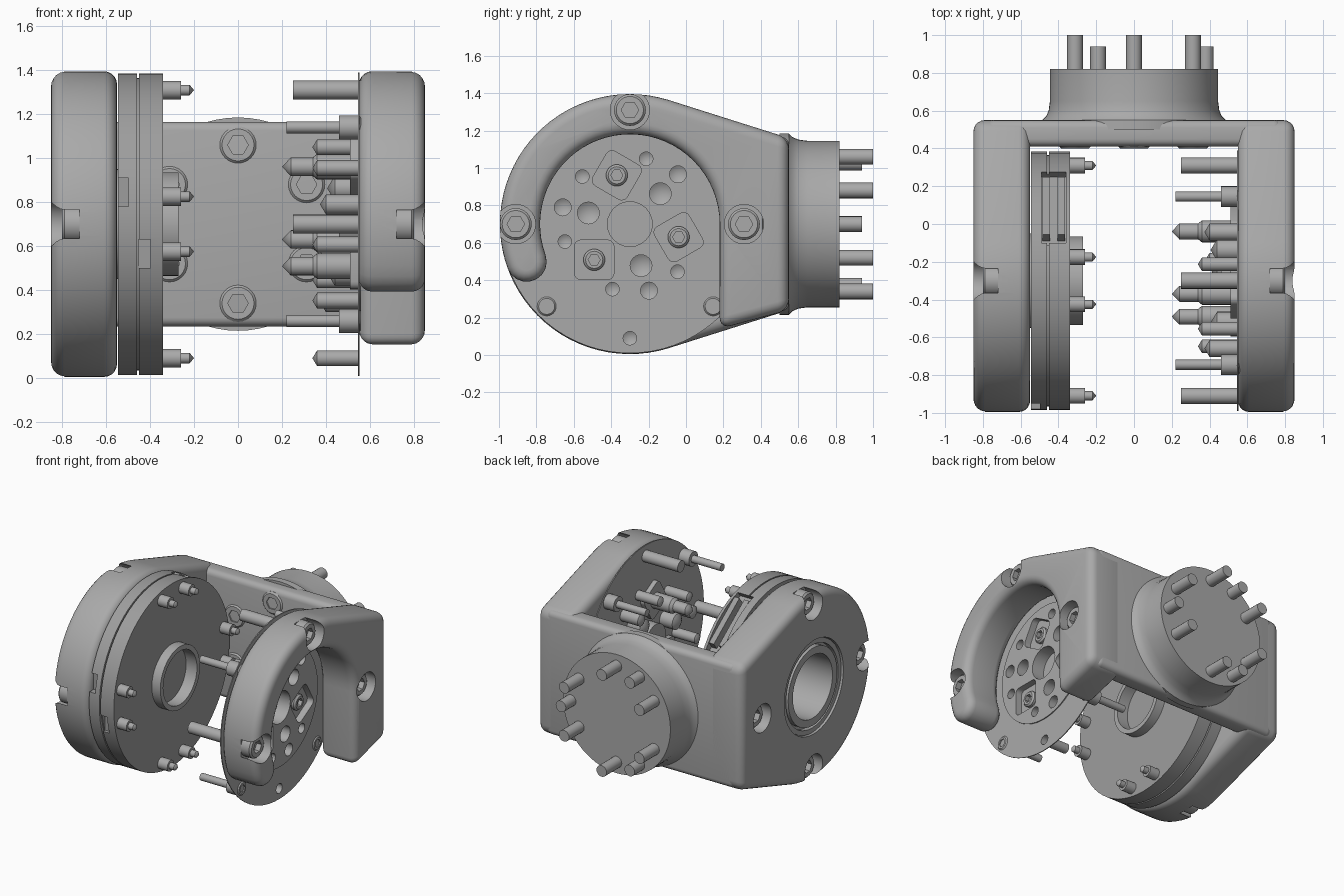
import bpy, bmesh
from math import sin, cos, radians, pi
from mathutils import Matrix, Vector

if "Cube" in bpy.data.objects:
    bpy.data.objects.remove(bpy.data.objects["Cube"])


def material(name, grey):
    m = bpy.data.materials.new(name)
    m.use_nodes = True
    m.diffuse_color = (grey, grey, grey, 1)
    m.node_tree.nodes["Principled BSDF"].inputs["Base Color"].default_value = (grey, grey, grey, 1)
    return m


LIGHT = material("light grey", 0.4)
MID = material("mid grey", 0.34)

CY, CZ, R = -0.3, 0.7, 0.695      # joint axis and housing radius
BOLT = 0.61                       # bolt circle radius


def shade(me):
    me.shade_smooth()
    me.set_sharp_from_angle(angle=radians(35))


def finish(name, bm, mat=LIGHT):
    bmesh.ops.recalc_face_normals(bm, faces=bm.faces)
    me = bpy.data.meshes.new(name)
    bm.to_mesh(me)
    bm.free()
    me.materials.append(mat)
    shade(me)
    ob = bpy.data.objects.new(name, me)
    bpy.context.collection.objects.link(ob)
    return ob


def lathe(name, profile, u=CY, z=CZ, axis="X", n=32, mat=LIGHT, closed=False):
    """Revolve (radius, position) points about a line along the axis."""
    bm = bmesh.new()
    rings = []
    for r, a in profile:
        ring = []
        for i in range(n):
            c, s = u + r * cos(2 * pi * i / n), z + r * sin(2 * pi * i / n)
            ring.append(bm.verts.new((a, c, s) if axis == "X" else (c, a, s)))
        rings.append(ring)
    pairs = list(zip(rings, rings[1:])) + ([(rings[-1], rings[0])] if closed else [])
    for p, q in pairs:
        for i in range(n):
            j = (i + 1) % n
            bm.faces.new((p[i], p[j], q[j], q[i]))
    bmesh.ops.remove_doubles(bm, verts=bm.verts, dist=1e-5)
    return finish(name, bm, mat)


def rod(name, r, a, b, u, z, **kw):
    return lathe(name, [(0, a), (r, a), (r, b), (0, b)], u, z, **kw)


def prism(name, outline, x0, x1, bevel=0.0, open_end=False, mat=LIGHT):
    """Extrude a (y, z) outline along x and round its sharp edges."""
    bm = bmesh.new()
    f = bm.faces.new([bm.verts.new((x0, y, z)) for y, z in outline])
    g = bmesh.ops.extrude_face_region(bm, geom=[f])["geom"]
    bmesh.ops.translate(bm, verts=[v for v in g if isinstance(v, bmesh.types.BMVert)],
                        vec=(x1 - x0, 0, 0))
    bmesh.ops.recalc_face_normals(bm, faces=bm.faces)
    if bevel:
        edges = [e for e in bm.edges if e.calc_face_angle(0) > radians(30)]
        bmesh.ops.bevel(bm, geom=edges, offset=bevel, segments=5, profile=0.5,
                        affect="EDGES", clamp_overlap=False)
    if open_end:
        caps = [f for f in bm.faces if f.calc_center_median().x > x1 - 1e-4]
        bmesh.ops.delete(bm, geom=caps, context="FACES_ONLY")
    return finish(name, bm, mat)


def box(name, centre, size, turn=0.0, bevel=0.0, mat=LIGHT):
    bm = bmesh.new()
    bmesh.ops.create_cube(bm, size=1)
    bmesh.ops.scale(bm, vec=size, verts=bm.verts)
    if bevel:
        bmesh.ops.bevel(bm, geom=bm.edges[:], offset=bevel, segments=4, profile=0.5, affect="EDGES")
    bm.transform(Matrix.Translation(Vector(centre)) @ Matrix.Rotation(turn, 4, "X"))
    return finish(name, bm, mat)


def cut(ob, cutters):
    for c in cutters:
        c.hide_render = True
        m = ob.modifiers.new("cut", "BOOLEAN")
        m.operation, m.solver, m.object = "DIFFERENCE", "EXACT", c
    bpy.context.view_layer.update()
    dg = bpy.context.evaluated_depsgraph_get()
    me = bpy.data.meshes.new_from_object(ob.evaluated_get(dg))
    ob.modifiers.clear()
    ob.data = me
    shade(me)
    for c in cutters:
        bpy.data.objects.remove(c)


def polar(r, deg, y=CY, z=CZ):
    return y + r * cos(radians(deg)), z + r * sin(radians(deg))


def arc(r, a, b, n, y=CY, z=CZ):
    return [polar(r, a + (b - a) * i / n, y, z) for i in range(n + 1)]


def screw(name, base, top, u, z, r=0.085, axis="X"):
    """Round head with a hexagonal socket."""
    s = 1 if top > base else -1
    head = lathe(name, [(0, base), (r, base), (r, top - s * 0.012), (r - 0.012, top), (0, top)],
                 u, z, axis, 24)
    cut(head, [rod("socket", r * 0.55, top - s * 0.04, top + s * 0.02, u, z, axis=axis, n=6)])


# Closed arm: round housing tapering to the back, with bearing bore and screw pockets
arm = prism("closed_arm", arc(R, 73, 287, 48) + [(0.55, 0.24), (0.55, 1.16)], -0.85, -0.55, 0.06)
spots = [polar(BOLT, a) for a in (0, 90, 180, 270)]
cut(arm, [rod("pocket", 0.105, -0.95, -0.72, y, z) for y, z in spots]
    + [rod("bore", 0.35, -0.95, -0.8, CY, CZ, n=48), rod("bore", 0.24, -0.9, -0.5, CY, CZ, n=48)])
for y, z in spots:
    screw("closed_arm_screw", -0.72, -0.8, y, z)
lathe("bearing_outer_race", [(0.345, -0.8), (0.345, -0.835), (0.31, -0.835), (0.31, -0.8)],
      n=48, closed=True)
lathe("bearing_inner_race", [(0.29, -0.8), (0.29, -0.84), (0.235, -0.84), (0.235, -0.35),
                             (0.25, -0.35), (0.25, -0.8)], n=48, closed=True)

# Open arm: hooked band around the joint, merging into the rear block
cap_y, cap_z = polar(0.5875, 200)
hook = (arc(R, 73, 200, 30) + arc(0.1075, 200, 380, 9, cap_y, cap_z)[1:-1]
        + arc(0.48, 200, 0, 36) + [(0.18, 0.14), (0.55, 0.24), (0.55, 1.16)])
arm = prism("open_arm", hook, 0.55, 0.85, 0.06)
spots = [polar(BOLT, a) for a in (0, 90, 180)]
cut(arm, [rod("pocket", 0.105, 0.72, 0.95, y, z) for y, z in spots])
for y, z in spots:
    screw("open_arm_screw", 0.72, 0.8, y, z)
    rod("open_arm_screw_shank", 0.043, 0.25, 0.56, y, z, n=20)

# Cross plate and rear flange joining the arms
box("cross_plate", (0, 0.48, 0.7), (1.56, 0.14, 0.93), bevel=0.04)
lathe("rear_flange", [(0, 0.5), (0.485, 0.5), (0.485, 0.55), (0.465, 0.57), (0.452, 0.6),
                      (0.445, 0.65), (0.445, 0.82), (0, 0.82)], 0, CZ, "Y", 64)
for k in range(6):
    if k in (0, 3):
        x, z = 0, CZ + (0.36 if k == 0 else -0.36)
    else:
        x, z = 0.36 * sin(k * pi / 3), CZ + 0.36 * cos(k * pi / 3)
    screw("plate_screw", 0.42, 0.4, x, z, axis="Y")
    rod("flange_bolt", 0.042, 0.8, 1.0, x, z, axis="Y", n=20)
for a in (0, 120, 240):
    x, z = polar(0.38, a, 0, CZ)
    rod("flange_dowel", 0.042, 0.8, 0.94, x, z, axis="Y", n=20)

# Output disc on the open arm, with drilled blind holes lined behind it
FACE = 0.56
disc = lathe("output_disc", [(0, 0.545), (0.69, 0.545), (0.69, 0.552), (0.445, 0.552),
                             (0.445, FACE), (0, FACE)], n=72)
holes = [(0.12, 0.46, CY, CZ)]
holes += [(0.058, 0.44, *polar(0.23, a)) for a in (45, 165, 285)]
holes += [(0.045, 0.4, *polar(0.37, a)) for a in (46, 166, 286)]
holes += [(0.036, 0.36, *polar(0.36, a)) for a in (76, 135, 195, 255, 315)]
holes += [(0.036, 0.36, *polar(BOLT, 270))]
cutters = []
for r, end, y, z in holes:
    cutters.append(rod("drill", r, 0.5, 0.6, y, z, n=24))
    tip = end - (r * 0.6 if r < 0.1 else 0)
    lathe("blind_hole", [(r, 0.552 if z < 0.2 else FACE), (r, end), (0, tip)], y, z, n=24)
for a in (105, 225, 345):
    y, z = polar(0.27, a)
    square = []
    for q in range(4):
        t = a + 90 * q
        square += arc(0.035, t - 45, t + 45, 4, *polar(0.1, t, y, z))
    cutters.append(prism("square_cutter", square, 0.5, 0.6))
    prism("square_recess", square, 0.51, FACE, open_end=True)
    screw("recess_screw", 0.51, 0.54, y, z, 0.058)
    lathe("recess_screw_shank", [(0.058, 0.51), (0.058, 0.36), (0.042, 0.34), (0.042, 0.24),
                                 (0, 0.2)], y, z, n=20)
cut(disc, cutters)
for y in (-0.745, 0.145):
    for z in (0.26, 1.14):
        screw("disc_screw", 0.46, 0.56, y, z, 0.055)
        rod("disc_screw_shank", 0.027, 0.22, 0.47, y, z, n=16)

# Drive stack on the closed arm: two plates with a groove and rim notches
stack = lathe("drive_stack", [(0, -0.36), (0.22, -0.36), (0.22, -0.34), (0.685, -0.34),
                              (0.685, -0.45), (0.665, -0.45), (0.665, -0.46), (0.685, -0.46),
                              (0.685, -0.545), (0, -0.545)], n=72, mat=MID)
TILT = 53
ny, nz = polar(0.68, TILT)
cut(stack, [box("notch", (-0.425, ny, nz), (0.13, 0.16, 0.47), radians(TILT)),
            box("notch", (-0.525, -0.98, 0.845), (0.055, 0.1, 0.13)),
            box("notch", (-0.425, -0.98, 0.565), (0.055, 0.1, 0.13))])
for dx in (-0.04, 0.04):
    y, z = polar(0.625, TILT)
    box("connector", (-0.425 + dx, y, z), (0.04, 0.07, 0.38), radians(TILT), mat=MID)
lathe("hub_ring", [(0.235, -0.345), (0.235, -0.27), (0.2, -0.27), (0.2, -0.37)],
      n=48, mat=LIGHT, closed=True)
for a in (0, 90, 180, 270):
    for d in (-11.6, 11.6):
        y, z = polar(0.622, a + d)
        lathe("stack_pin", [(0.042, -0.345), (0.042, -0.26), (0.024, -0.26), (0.024, -0.22),
                            (0, -0.2)], y, z, n=16)
